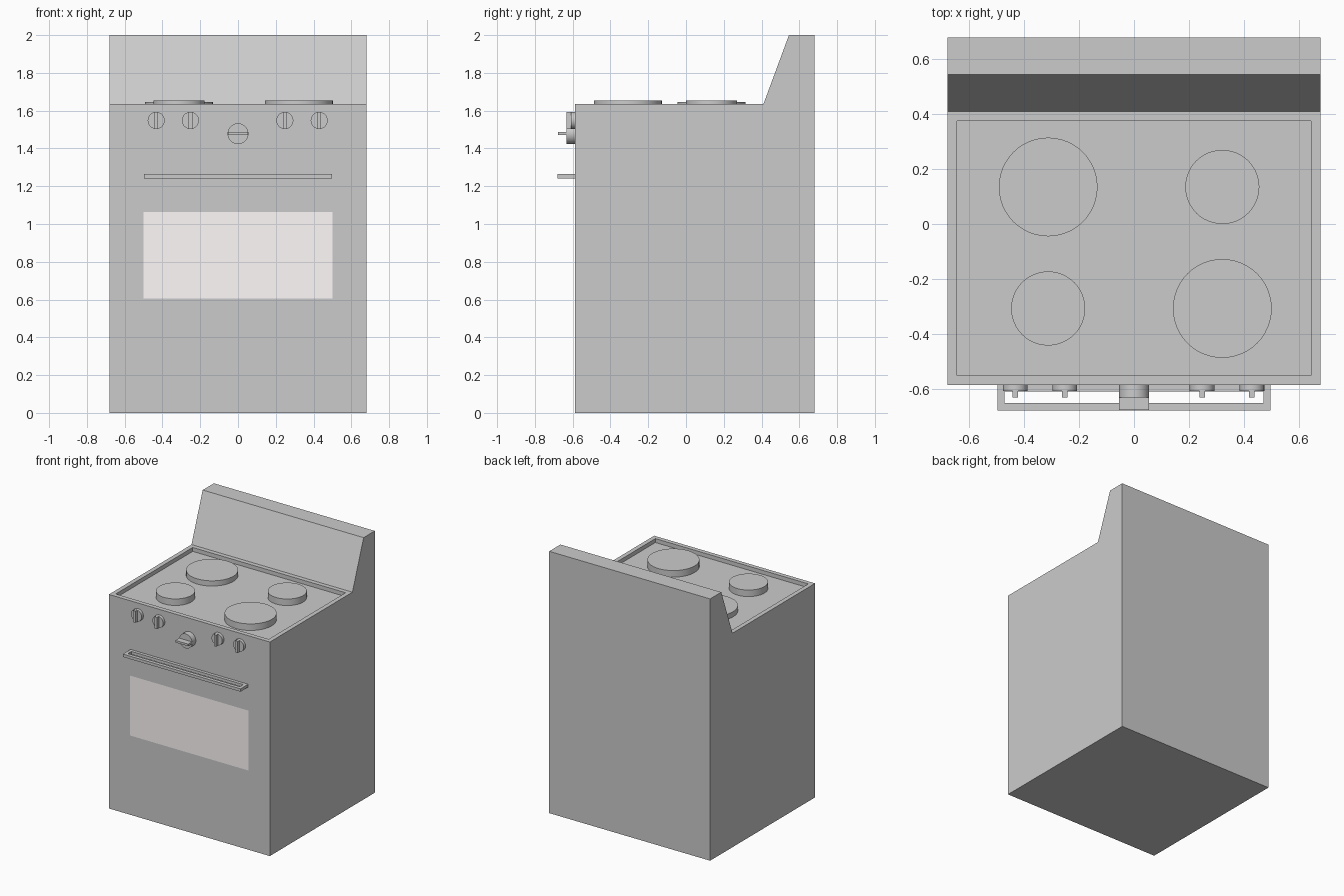
import bpy, bmesh, math
from mathutils import Vector

if "Cube" in bpy.data.objects:
    bpy.data.objects.remove(bpy.data.objects["Cube"])

FRONT = -0.587


def finish(bm, name, smooth=False):
    bmesh.ops.recalc_face_normals(bm, faces=bm.faces[:])
    mesh = bpy.data.meshes.new(name)
    bm.to_mesh(mesh)
    bm.free()
    ob = bpy.data.objects.new(name, mesh)
    bpy.context.collection.objects.link(ob)
    if smooth:
        bpy.ops.object.select_all(action='DESELECT')
        ob.select_set(True)
        bpy.context.view_layer.objects.active = ob
        bpy.ops.object.shade_smooth_by_angle(angle=math.radians(30))
    return ob


def add_box(bm, lo, hi):
    lo, hi = Vector(lo), Vector(hi)
    verts = bmesh.ops.create_cube(bm, size=1)["verts"]
    bmesh.ops.scale(bm, vec=hi - lo, verts=verts)
    bmesh.ops.translate(bm, vec=(lo + hi) / 2, verts=verts)


def add_cylinder(bm, r, depth, centre, along_y=False):
    verts = bmesh.ops.create_cone(bm, cap_ends=True, segments=48, radius1=r,
                                  radius2=r, depth=depth)["verts"]
    if along_y:
        for v in verts:
            v.co = (v.co.x, -v.co.z, v.co.y)
    bmesh.ops.translate(bm, vec=centre, verts=verts)


# Body: side profile extruded across the width
profile = [(FRONT, 0), (0.68, 0), (0.68, 2.0), (0.545, 2.0), (0.41, 1.635), (FRONT, 1.635)]
bm = bmesh.new()
side = bm.faces.new([bm.verts.new((-0.68, y, z)) for y, z in profile])
ext = bmesh.ops.extrude_face_region(bm, geom=[side])["geom"]
bmesh.ops.translate(bm, vec=(1.36, 0, 0), verts=[g for g in ext if isinstance(g, bmesh.types.BMVert)])
bmesh.ops.recalc_face_normals(bm, faces=bm.faces[:])
top = next(f for f in bm.faces if abs(f.calc_center_median().z - 1.635) < 1e-4)
front = next(f for f in bm.faces if abs(f.calc_center_median().y - FRONT) < 1e-4)

# Sunken cooktop: rim, then an inner wall down to the floor
bmesh.ops.inset_region(bm, faces=[top], thickness=0.048)
floor = bmesh.ops.extrude_discrete_faces(bm, faces=[top])["faces"][0]
bmesh.ops.translate(bm, vec=(0, 0, -0.03), verts=floor.verts[:])

# Oven opening in the front face
bmesh.ops.inset_region(bm, faces=[front], thickness=0.1)
mid = front.calc_center_median().z
for v in front.verts:
    v.co.x = math.copysign(0.5, v.co.x)
    v.co.z = 1.063 if v.co.z > mid else 0.605
pane = [v.co.copy() for v in front.verts]
bmesh.ops.delete(bm, geom=[front], context='FACES_ONLY')
finish(bm, "stove_body")

# Oven window pane, flush with the front
bm = bmesh.new()
bm.faces.new([bm.verts.new(c) for c in pane])
bm.normal_update()
window = finish(bm, "oven_window")
if window.data.polygons[0].normal.y > 0:
    window.data.flip_normals()
glass = bpy.data.materials.new("window_glass")
glass.diffuse_color = (1.0, 0.96, 0.95, 1)
glass.use_nodes = True
glass.node_tree.nodes["Principled BSDF"].inputs["Base Color"].default_value = glass.diffuse_color
window.data.materials.append(glass)

# Burners: name, x, y, radius, top height
for name, x, y, r, z in [("burner_back_left", -0.313, 0.135, 0.18, 1.645),
                         ("burner_back_right", 0.322, 0.135, 0.135, 1.655),
                         ("burner_front_left", -0.313, -0.308, 0.135, 1.655),
                         ("burner_front_right", 0.322, -0.308, 0.18, 1.655)]:
    bm = bmesh.new()
    add_cylinder(bm, r, z - 1.605, (x, y, (z + 1.605) / 2))
    finish(bm, name, True)


# Knobs: round base plus a flat grip across it
def knob(name, x, z, r, base_y, grip_y, vertical):
    bm = bmesh.new()
    add_cylinder(bm, r, FRONT - base_y, (x, (FRONT + base_y) / 2, z), True)
    w, h = (0.01, r * 0.98) if vertical else (r * 0.98, 0.008)
    add_box(bm, (x - w, grip_y, z - h), (x + w, base_y + 0.005, z + h))
    finish(bm, name, True)


for i, x in enumerate((-0.433, -0.252, 0.248, 0.43)):
    knob(f"burner_knob_{i + 1}", x, 1.548, 0.045, -0.609, -0.632, True)
knob("oven_knob", 0, 1.478, 0.055, -0.632, -0.678, False)

# Door handle: flat frame with a long slot
bm = bmesh.new()
outer = [(-0.497, FRONT), (0.497, FRONT), (0.497, -0.68), (-0.497, -0.68)]
inner = [(-0.473, -0.611), (0.473, -0.611), (0.473, -0.653), (-0.473, -0.653)]
o, n = ([bm.verts.new((x, y, 1.242)) for x, y in ring] for ring in (outer, inner))
faces = [bm.faces.new((o[i], o[(i + 1) % 4], n[(i + 1) % 4], n[i])) for i in range(4)]
ext = bmesh.ops.extrude_face_region(bm, geom=faces)["geom"]
bmesh.ops.translate(bm, vec=(0, 0, 0.022), verts=[g for g in ext if isinstance(g, bmesh.types.BMVert)])
finish(bm, "door_handle")
